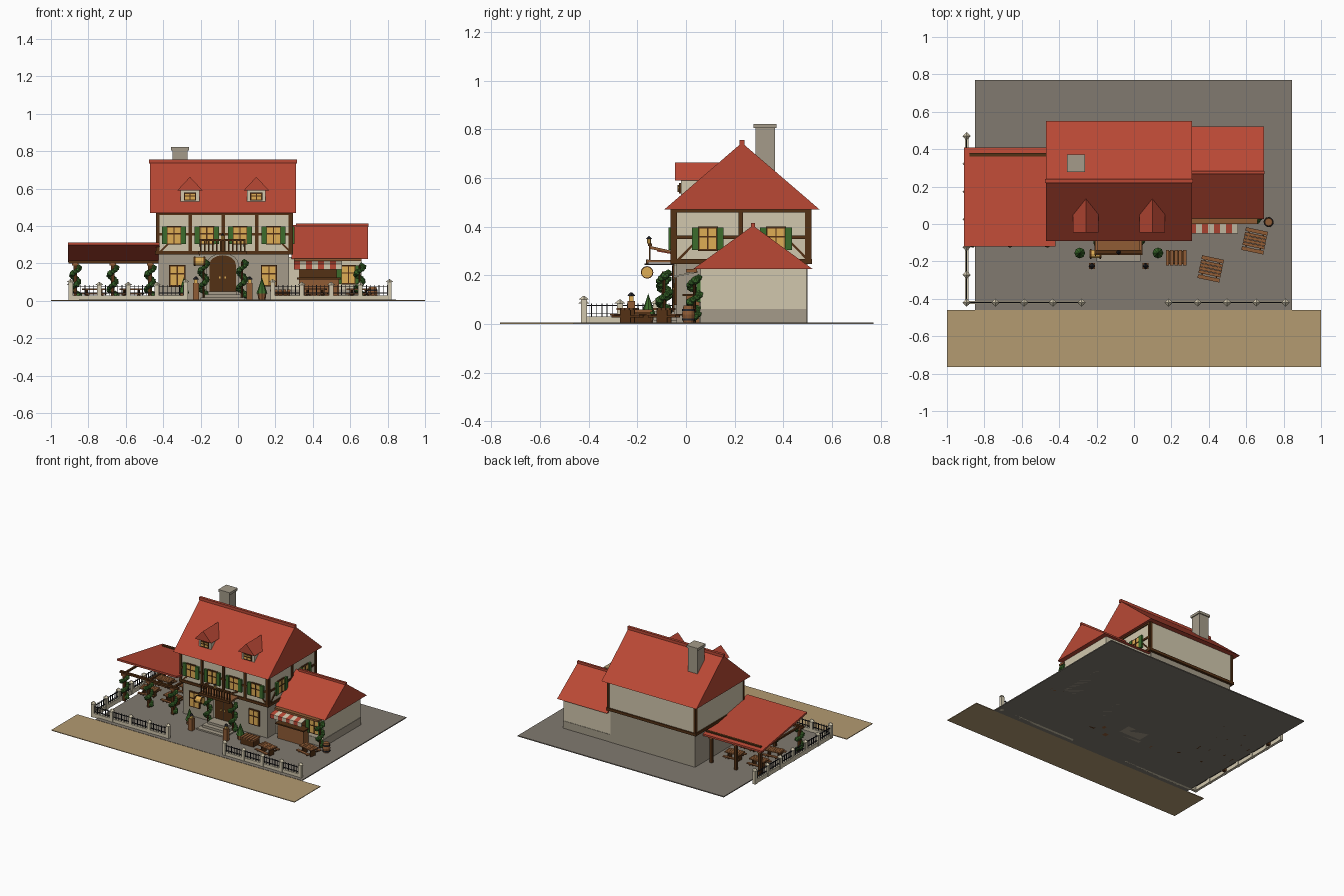
import bpy
import bmesh
from math import sin, cos, pi, radians
from mathutils import Matrix, Vector

default_cube = bpy.data.objects.get("Cube")
if default_cube:
    bpy.data.objects.remove(default_cube, do_unlink=True)


def make_material(name, red, green, blue):
    def to_linear(value):
        return (value / 255) ** 2.2
    color = (to_linear(red), to_linear(green), to_linear(blue), 1)
    material = bpy.data.materials.new(name)
    material.use_nodes = True
    material.diffuse_color = color
    material.node_tree.nodes["Principled BSDF"].inputs["Base Color"].default_value = color
    return material


ROOF = make_material("roof red", 184, 74, 56)
PLASTER = make_material("cream plaster", 208, 198, 172)
STONE = make_material("grey stone", 163, 154, 136)
TIMBER = make_material("dark timber", 84, 52, 27)
WOOD = make_material("brown wood", 142, 92, 56)
LEAF = make_material("leaf green", 62, 108, 48)
GLASS = make_material("golden glass", 222, 172, 86)
IRON = make_material("black iron", 42, 42, 46)
PAVING = make_material("paving grey", 128, 121, 111)
ROAD = make_material("sand road", 178, 153, 113)

parts = {}
WORLD = Matrix.Identity(4)


def mesh_of(name, material):
    if name not in parts:
        parts[name] = (bmesh.new(), material)
    return parts[name][0]


def box(name, material, xs, ys, zs, frame=WORLD):
    center = Vector((sum(xs), sum(ys), sum(zs))) / 2
    size = (xs[1] - xs[0], ys[1] - ys[0], zs[1] - zs[0])
    matrix = frame @ Matrix.Translation(center) @ Matrix.Diagonal((*size, 1))
    bmesh.ops.create_cube(mesh_of(name, material), size=1, matrix=matrix)


def prism(name, material, profile, low, high, axis="x", frame=WORLD):
    bm = mesh_of(name, material)

    def place(end, point):
        if axis == "x":
            return frame @ Vector((end, point[0], point[1]))
        return frame @ Vector((point[0], end, point[1]))
    near, far = [[bm.verts.new(place(end, p)) for p in profile] for end in (low, high)]
    bm.faces.new(near)
    bm.faces.new(far[::-1])
    for i in range(len(near)):
        bm.faces.new((near[i - 1], far[i - 1], far[i], near[i]))


def rod(name, material, start, end, radius, tip=None, sides=8):
    start, end = Vector(start), Vector(end)
    span = end - start
    turn = span.to_track_quat("Z", "Y").to_matrix().to_4x4()
    bmesh.ops.create_cone(mesh_of(name, material), cap_ends=True, segments=sides, radius1=radius,
                          radius2=radius if tip is None else tip, depth=span.length,
                          matrix=Matrix.Translation((start + end) / 2) @ turn)


# Ground
box("paving", PAVING, (-.85, .845), (-.46, .77), (0, .007))
box("road", ROAD, (-1, 1), (-.765, -.46), (0, .005))

# Main house
box("ground_floor", STONE, (-.425, .272), (-.04, .5), (0, .255))
box("upper_floor", PLASTER, (-.435, .285), (-.055, .51), (.255, .475))
prism("main_roof", ROOF, [(-.09, .47), (.55, .47), (.23, .745)], -.47, .31)
box("main_ridge", ROOF, (-.475, .315), (.22, .24), (.735, .757))
box("chimney", STONE, (-.35, -.27), (.285, .365), (.6, .805))
box("chimney_cap", STONE, (-.357, -.263), (.278, .372), (.805, .823))

# Timber framing; wall frames map local -y to the outward direction
FRONT = Matrix.Translation((0, -.055, 0))
LOWER_FRONT = Matrix.Translation((0, -.04, 0))
SIDE = Matrix.Translation((.285, 0, 0)) @ Matrix.Rotation(pi / 2, 4, "Z")
ANNEX_FRONT = Matrix.Translation((0, .06, 0))


def timber_wall(frame, posts):
    for u in posts:
        box("timber_posts", TIMBER, (u - .009, u + .009), (-.008, .006), (.255, .472), frame)
    for z in (.357, .465):
        box("timber_rails", TIMBER, (posts[0], posts[-1]), (-.007, .004), (z - .007, z + .007), frame)
    for u, inward in ((posts[0], 1), (posts[-1], -1)):
        foot, head = u + inward * .01, u + inward * .1
        prism("timber_braces", TIMBER, [(foot, .265), (foot + .013, .265), (head + .013, .357), (head, .357)],
              -.006, .003, "y", frame)


timber_wall(FRONT, (-.43, -.255, -.078, .1, .28))
timber_wall(SIDE, (-.047, .225, .503))
box("timber_sill", TIMBER, (-.443, .293), (-.063, .518), (.247, .267))
for x in (-.43, .28):
    box("back_corner_posts", TIMBER, (x - .009, x + .009), (.49, .516), (.255, .472))


def window(frame, u, low, high, half, shutters=True):
    box("window_frames", TIMBER, (u - half - .007, u + half + .007), (-.009, .004),
        (low - .007, high + .007), frame)
    box("window_panes", GLASS, (u - half, u + half), (-.011, 0), (low, high), frame)
    middle = low + (high - low) * .6
    box("window_bars", TIMBER, (u - .003, u + .003), (-.014, 0), (low, high), frame)
    box("window_bars", TIMBER, (u - half, u + half), (-.014, 0), (middle - .003, middle + .003), frame)
    if shutters:
        for side in (-1, 1):
            edges = sorted((u + side * (half + .004), u + side * (half + .031)))
            box("shutters", LEAF, edges, (-.016, 0), (low - .004, high + .004), frame)


for x in (-.342, -.167, .011, .19):
    window(FRONT, x, .308, .393, .034)
for y in (.09, .37):
    window(SIDE, y, .308, .393, .034)
for x in (-.325, .165):
    window(LOWER_FRONT, x, .085, .185, .036, False)

# Dormers
for x in (-.257, .098):
    box("dormer_walls", PLASTER, (x - .05, x + .05), (-.02, .1), (.5, .6))
    prism("dormer_roofs", ROOF, [(x - .068, .59), (x + .068, .59), (x, .663)], -.045, .14, "y")
    window(Matrix.Translation((0, -.02, 0)), x, .543, .572, .026, False)

# Door, steps and balcony
DOOR_X = -.082


def arch(half, spring):
    curve = [(DOOR_X + half * cos(pi * i / 8), spring + half * .7 * sin(pi * i / 8)) for i in range(9)]
    return [(DOOR_X - half, .02), (DOOR_X + half, .02)] + curve


prism("door_surround", STONE, arch(.086, .195), -.05, -.03, "y")
prism("door", TIMBER, arch(.07, .195), -.056, -.03, "y")
box("door_seam", IRON, (DOOR_X - .002, DOOR_X + .002), (-.058, -.05), (.04, .24))
for side in (-1, 1):
    box("door_handles", GLASS, (DOOR_X + side * .015 - .004, DOOR_X + side * .015 + .004),
        (-.063, -.05), (.12, .13))
for i in range(3):
    inset = i * .02
    box("steps", STONE, (-.2 + inset, .035 - inset), (-.2 + i * .035, -.04), (0, .017 * (i + 1)))
box("balcony_deck", WOOD, (-.21, .045), (-.16, -.05), (.252, .264))
box("balcony_beam", TIMBER, (-.21, .045), (-.165, -.155), (.247, .266))
for i in range(12):
    x = -.2 + i * .0214
    box("balusters", TIMBER, (x - .004, x + .004), (-.152, -.145), (.262, .325))
box("balcony_rail", TIMBER, (-.205, .04), (-.157, -.14), (.32, .33))
for x in (-.2, .035):
    prism("side_rails", WOOD, [(-.145, .308), (-.055, .29), (-.055, .3), (-.145, .32)], x - .005, x + .005)
rod("balcony_lantern", GLASS, (DOOR_X, -.152, .33), (DOOR_X, -.152, .35), .009, sides=6)
rod("balcony_lantern_cap", IRON, (DOOR_X, -.152, .35), (DOOR_X, -.152, .363), .012, 0, 6)

# Hanging keg sign
rod("keg_sign", GLASS, (-.237, -.16, .212), (-.173, -.16, .212), .022, sides=12)
for x in (-.234, -.184):
    rod("keg_hoops", TIMBER, (x, -.16, .212), (x + .008, -.16, .212), .026, sides=12)
box("keg_bracket", IRON, (-.208, -.202), (-.17, -.04), (.242, .248))

# Right annex with awning and counter
box("annex_walls", PLASTER, (.27, .66), (.06, .495), (.06, .235))
box("annex_base", STONE, (.27, .663), (.057, .498), (0, .062))
prism("annex_roof", ROOF, [(.028, .225), (.522, .225), (.275, .405)], .285, .695)
box("annex_ridge", ROOF, (.31, .698), (.267, .283), (.396, .415))
window(ANNEX_FRONT, .59, .095, .185, .033)
box("annex_beam", WOOD, (.3, .66), (0, .045), (.212, .226))
box("shop_opening", TIMBER, (.325, .535), (.055, .07), (.11, .2))
box("shop_counter", WOOD, (.325, .54), (0, .055), (0, .115))
box("counter_top", TIMBER, (.315, .55), (-.015, .055), (.115, .124))
for i in range(8):
    x = .3 + i * .032
    name, material = (("awning_red", ROOF), ("awning_pale", PLASTER))[i % 2]
    prism(name, material, [(.05, .212), (.05, .218), (-.05, .198), (-.05, .168), (-.045, .168), (-.045, .193)],
          x, x + .032)

# Left porch: roof falls toward the back, beams and posts below
prism("porch_roof", ROOF, [(-.12, .298), (-.12, .312), (.41, .222), (.41, .208)], -.91, -.42)
box("porch_beams", TIMBER, (-.905, -.425), (-.098, -.08), (.2, .215))
box("porch_beams", WOOD, (-.88, -.43), (.362, .38), (.205, .236))
for x in (-.87, -.67, -.47):
    for y in (-.09, .37):
        box("porch_posts", TIMBER, (x - .01, x + .01), (y - .01, y + .01), (0, .21))
        box("post_capitals", WOOD, (x - .017, x + .017), (y - .017, y + .017), (.188, .203))
    box("porch_rafters", TIMBER, (x - .007, x + .007), (-.1, .38), (.198, .21))


# Climbing plants
def vine(x, y, height, radius=.02):
    steps = 17
    for i in range(steps):
        angle, z = i * .85, .03 + (height - .03) * i / (steps - 1)
        spot = (x + radius * cos(angle), y + radius * sin(angle), z)
        bmesh.ops.create_icosphere(mesh_of("vines", LEAF), subdivisions=1, radius=.015 + .004 * (i % 3 == 0),
                                   matrix=Matrix.Translation(spot))
    rod("vine_stems", TIMBER, (x, y, 0), (x, y, height), .006, sides=6)


for x in (-.87, -.67, -.47):
    vine(x, -.09, .185)
for x in (-.185, .022):
    vine(x, -.09, .21)
vine(.65, .035, .19)

# Potted cone trees and lantern pillars
for x in (-.29, .128):
    rod("tree_pots", WOOD, (x, -.155, 0), (x, -.155, .04), .018, .024)
    rod("cone_trees", LEAF, (x, -.155, .04), (x, -.155, .125), .029, 0)
for x in (-.225, .062):
    box("lantern_pillars", WOOD, (x - .016, x + .016), (-.241, -.209), (0, .095))
    box("lantern_glass", GLASS, (x - .009, x + .009), (-.234, -.216), (.095, .115))
    rod("lantern_caps", IRON, (x, -.225, .114), (x, -.225, .13), .018, .004, 4)


# Picnic tables, slatted crate and barrel
def picnic_table(x, y, turn, scale=1):
    frame = Matrix.Translation((x, y, 0)) @ Matrix.Rotation(radians(turn), 4, "Z") @ Matrix.Scale(scale, 4)
    for i in range(4):
        v = -.034 + i * .018
        box("table_tops", WOOD, (-.06, .06), (v, v + .016), (.058, .066), frame)
    for v in (-.062, .042):
        box("table_benches", WOOD, (-.06, .06), (v, v + .02), (.034, .041), frame)
    for u in (-.042, .036):
        box("table_supports", TIMBER, (u, u + .007), (-.058, .058), (.026, .034), frame)
        box("table_supports", TIMBER, (u, u + .007), (-.022, .022), (0, .058), frame)


for spot in ((.41, -.24, -12), (.645, -.09, -12), (-.77, .06, 8), (-.57, .05, -6), (-.77, .24, 0), (-.57, .24, 5)):
    picnic_table(*spot)
box("crate", TIMBER, (.173, .277), (-.215, -.145), (0, .05))
for i in range(5):
    x = .17 + i * .023
    box("crate_slats", WOOD, (x, x + .018), (-.222, -.138), (.05, .06))
for low, high, foot, head in ((0, .038, .02, .027), (.038, .076, .027, .02)):
    rod("barrel", WOOD, (.72, .01, low), (.72, .01, high), foot, head, 12)
for z in (.014, .054):
    rod("barrel_hoops", IRON, (.72, .01, z), (.72, .01, z + .008), .0265, sides=12)


# Fences: stone curb and posts with iron bars
def fence(start, end, bays):
    start, end = Vector(start), Vector(end)
    span = end - start
    frame = Matrix.Translation((start.x, start.y, 0)) @ span.to_track_quat("X", "Z").to_matrix().to_4x4()
    length, bay = span.length, span.length / bays
    box("fence_curb", PLASTER, (0, length), (-.009, .009), (0, .03), frame)
    for z in (.042, .076):
        box("fence_rails", IRON, (0, length), (-.003, .003), (z - .002, z + .002), frame)
    for i in range(bays * 7):
        u = (i + .5) * bay / 7
        box("fence_bars", IRON, (u - .0018, u + .0018), (-.002, .002), (.03, .084), frame)
    for i in range(bays + 1):
        u, top = i * bay, .1 if i in (0, bays) else .085
        box("fence_posts", PLASTER, (u - .012, u + .012), (-.012, .012), (0, top), frame)
        spot = frame @ Vector((u, 0, top))
        rod("fence_caps", PLASTER, spot, spot + Vector((0, 0, .016)), .022, .002, 4)


fence((-.895, -.42, 0), (-.28, -.42, 0), 4)
fence((.185, -.42, 0), (.81, -.42, 0), 4)
fence((-.895, -.42, 0), (-.895, .47, 0), 6)

# Turn every collected part into an object
for name, (bm, material) in parts.items():
    bmesh.ops.recalc_face_normals(bm, faces=bm.faces)
    mesh = bpy.data.meshes.new(name)
    bm.to_mesh(mesh)
    bm.free()
    mesh.materials.append(material)
    bpy.context.collection.objects.link(bpy.data.objects.new(name, mesh))
